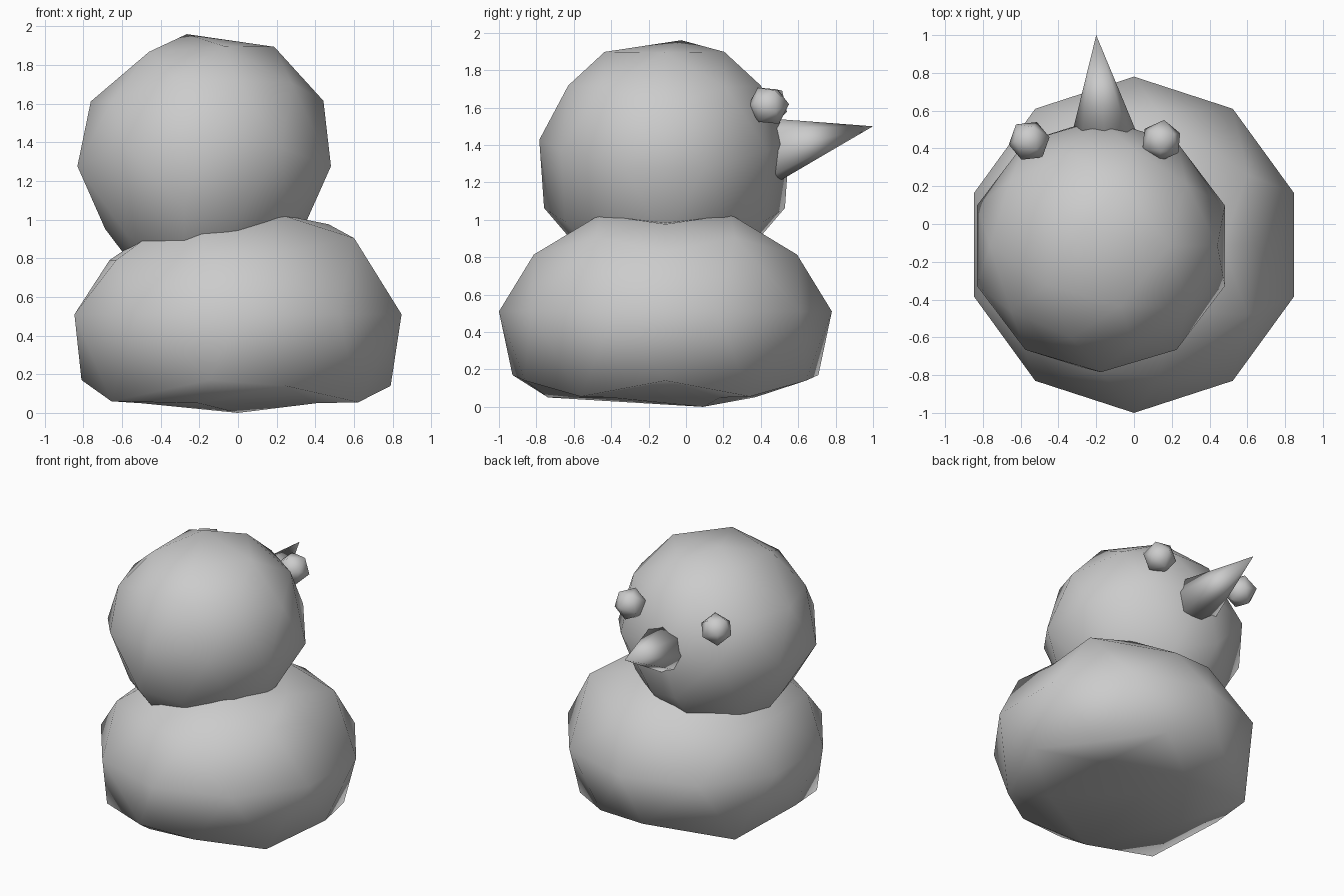
import bpy
from mathutils import Vector

if "Cube" in bpy.data.objects:
    bpy.data.objects.remove(bpy.data.objects["Cube"])


def smooth(obj, name):
    obj.name = name
    for p in obj.data.polygons:
        p.use_smooth = True
    return obj


def ball(name, loc, radius, subdivisions):
    bpy.ops.mesh.primitive_ico_sphere_add(subdivisions=subdivisions, radius=1, location=loc)
    obj = bpy.context.object
    for v in obj.data.vertices:
        v.co = v.co.normalized() * radius
    return smooth(obj, name)


# Body: squashed low-poly ball, reshaped ring by ring.
# ring height on unit ball: (radius, x shift, z, z slope along x)
RINGS = {
    -0.851: (0.50, 0.0, 0.05, 0.0),
    -0.526: (0.79, 0.0, 0.14, 0.0),
    -0.447: (0.83, 0.02, 0.17, 0.0),
    0.0: (0.89, 0.0, 0.51, 0.0),
    0.447: (0.74, -0.10, 0.81, 0.03),
    0.526: (0.70, 0.035, 0.85, 0.09),
    0.851: (0.368, 0.10, 1.07, -0.20),
}
body = ball("body", (0, -0.11, 0), 1, 2)
for v in body.data.vertices:
    c = v.co.copy()
    if abs(c.z) > 0.95:
        v.co = (0, 0.0, 1.0) if c.z > 0 else (0, 0.2, 0.0)
        continue
    ring = min(RINGS, key=lambda k: abs(k - c.z))
    r, shift, z, slope = RINGS[ring]
    d = Vector((c.x, c.y)).normalized()
    corner = abs(d.y) > 0.5 and abs(d.x) > 0.7      # directions 36 and 144 degrees
    if ring == -0.447 and corner:                   # low rim corners
        r, shift, z = 0.77, 0.0, 0.055
    elif ring == -0.526 and corner:
        r, z = 0.81, 0.06
    elif ring == -0.447 and abs(d.y) > 0.8:
        shift, r = 0.12, 0.86
    elif ring == -0.851 and d.y < -0.8:
        r = 0.66
    elif ring == 0.447 and corner:
        r, shift = 0.68, -0.08
    x, y = d.x * r + shift, d.y * r
    if ring == 0.526 and corner:
        y *= 0.9
    v.co = (x, y, z + slope * x)

# Head: ball whose sides are pulled up slightly and whose underside tucks in
head = ball("head", (-0.175, -0.115, 1.26), 1, 2)
for v in head.data.vertices:
    c = v.co.copy()
    up = c.z > 0.2
    p = Vector((c.x, c.y, c.z + (0.36 if up else 0.25) * c.y ** 2)).normalized() * 0.69
    if c.z > 0.95:
        p += Vector((-0.09, 0.09, 0.01))
    elif up:
        p.z = p.z * 1.05 + 0.05 * p.x
    elif -0.5 < c.z < -0.2 and abs(c.y) > 0.8:
        p += Vector((0.1, 0.015 * (1 if c.y > 0 else -1), 0))
    elif c.z < -0.2:
        p.x *= 0.83
        p.y *= 0.88
    v.co = p

# Eyes
for side, x in (("left", -0.555), ("right", 0.145)):
    eye = ball(side + "_eye", (x, 0.44, 1.61), 0.112, 1)
    eye.rotation_euler = (0.5, 0.2, 0.4 if x < 0 else -0.4)

# Beak: slanted cone with its tip pulled forward and up
bpy.ops.mesh.primitive_cone_add(vertices=8, radius1=0.175, radius2=0, depth=1)
beak = smooth(bpy.context.object, "beak")
base, tip = Vector((-0.155, 0.47, 1.365)), Vector((-0.2, 1.0, 1.5))
for v in beak.data.vertices:
    x, y, z = v.co
    v.co = tip if z > 0 else base + Vector((x, 0, y))
beak.data.flip_normals()
